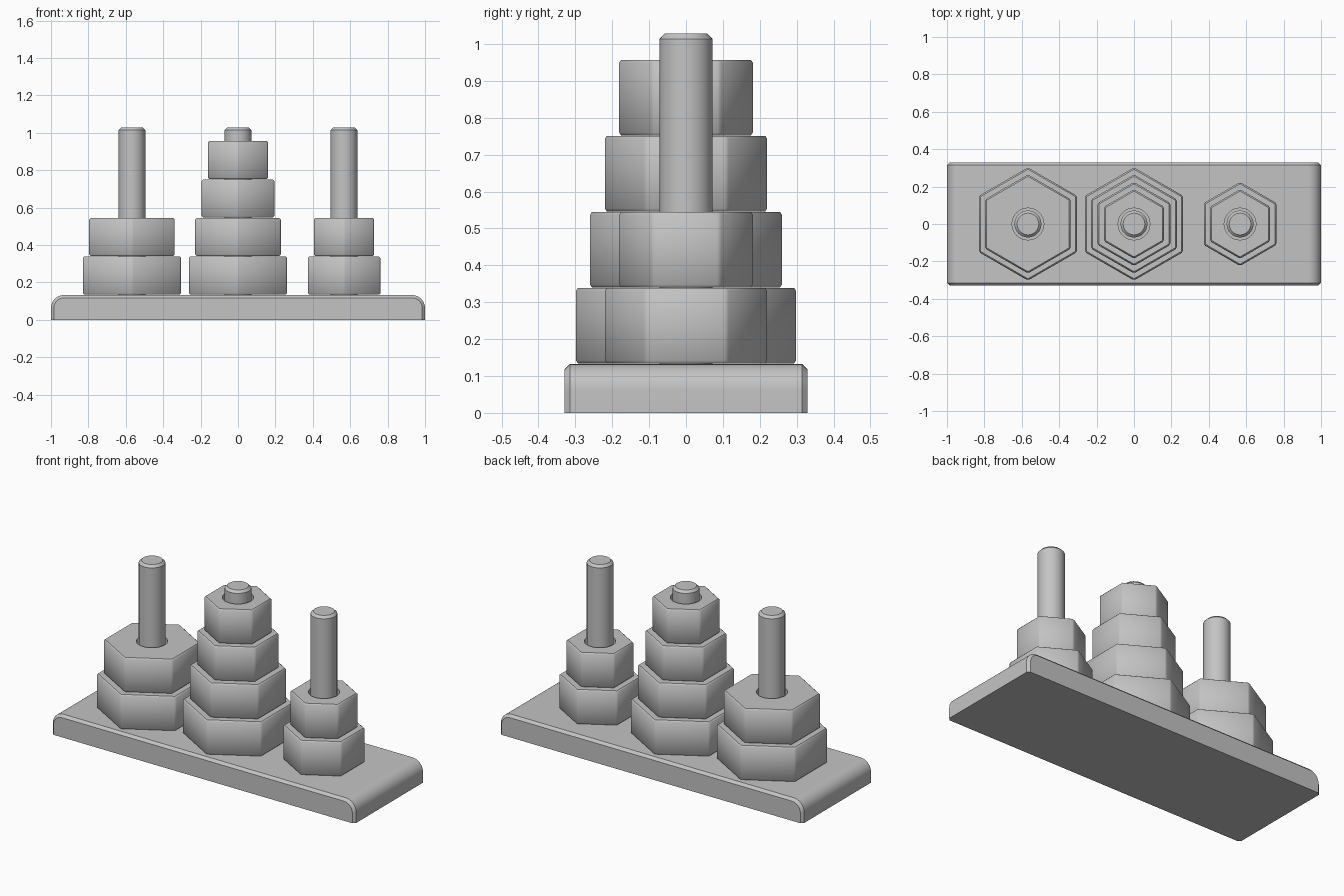
import bpy, bmesh
from math import sin, cos, pi, radians

old = bpy.data.objects.get("Cube")
if old:
    bpy.data.objects.remove(old, do_unlink=True)

grey = bpy.data.materials.new("plain grey")
grey.use_nodes = True
grey.diffuse_color = (0.55, 0.55, 0.55, 1)
grey.node_tree.nodes["Principled BSDF"].inputs["Base Color"].default_value = (0.55, 0.55, 0.55, 1)


def finish(name, bm, location=(0, 0, 0)):
    bmesh.ops.recalc_face_normals(bm, faces=bm.faces)
    mesh = bpy.data.meshes.new(name)
    bm.to_mesh(mesh)
    bm.free()
    mesh.materials.append(grey)
    obj = bpy.data.objects.new(name, mesh)
    obj.location = location
    bpy.context.collection.objects.link(obj)
    bpy.ops.object.select_all(action='DESELECT')
    obj.select_set(True)
    bpy.context.view_layer.objects.active = obj
    bpy.ops.object.shade_smooth_by_angle(angle=radians(35))
    return obj


def ring(bm, count, radius, turn=0.0):
    """Closed loop of edges in the ground plane."""
    verts = [bm.verts.new((radius * cos(turn + 2 * pi * i / count),
                           radius * sin(turn + 2 * pi * i / count), 0))
             for i in range(count)]
    return [bm.edges.new((verts[i], verts[(i + 1) % count])) for i in range(count)]


def extrude(bm, faces, vector):
    new = bmesh.ops.extrude_face_region(bm, geom=faces, use_keep_orig=True)
    verts = [g for g in new["geom"] if isinstance(g, bmesh.types.BMVert)]
    bmesh.ops.translate(bm, verts=verts, vec=vector)
    bmesh.ops.recalc_face_normals(bm, faces=bm.faces)


# Base plate: rounded end profile swept front to back, front and back rims chamfered
LENGTH, DEPTH, THICK, ROUND = 1.0, 0.33, 0.132, 0.07


def make_base():
    bm = bmesh.new()
    steps = 10
    arc = [(LENGTH - ROUND + ROUND * cos(pi / 2 * i / steps),
            THICK - ROUND + ROUND * sin(pi / 2 * i / steps)) for i in range(steps + 1)]
    half = [(LENGTH, 0)] + arc
    outline = half + [(-x, z) for x, z in reversed(half)]
    face = bm.faces.new([bm.verts.new((x, -DEPTH, z)) for x, z in outline])
    extrude(bm, [face], (0, 2 * DEPTH, 0))
    rims = [e for e in bm.edges
            if abs(e.verts[0].co.y - e.verts[1].co.y) < 1e-5
            and max(v.co.z for v in e.verts) > 0.01]
    bmesh.ops.bevel(bm, geom=rims, offset=0.015, segments=1, affect='EDGES',
                    clamp_overlap=False)
    finish("base_plate", bm)


# Hexagonal block with a round hole through it
HOLE, BLOCK_H, CHAMFER = 0.085, 0.205, 0.008


def make_block(name, radius, x, z):
    bm = bmesh.new()
    edges = ring(bm, 6, radius, pi / 6) + ring(bm, 32, HOLE)
    bmesh.ops.triangle_fill(bm, edges=edges, use_beauty=True)
    extrude(bm, list(bm.faces), (0, 0, BLOCK_H))
    outer = [e for e in bm.edges
             if all(v.co.xy.length > HOLE + 0.01 for v in e.verts)
             and e.calc_face_angle(0) > 0.5]
    bmesh.ops.bevel(bm, geom=outer, offset=CHAMFER, segments=1, affect='EDGES')
    finish(name, bm, (x, 0, z))


# Round peg with a chamfered tip
PEG_R, PEG_TOP, PEG_FOOT = 0.072, 1.028, 0.12


def make_peg(name, x):
    bm = bmesh.new()
    height = PEG_TOP - PEG_FOOT
    bmesh.ops.create_cone(bm, cap_ends=True, segments=32, radius1=PEG_R,
                          radius2=PEG_R, depth=height)
    rim = [e for e in bm.edges if all(v.co.z > 0 for v in e.verts)]
    bmesh.ops.bevel(bm, geom=rim, offset=0.014, segments=1, affect='EDGES')
    finish(name, bm, (x, 0, PEG_FOOT + height / 2))


make_base()

# Stacks: position and block radii from bottom to top
SPACING = 0.567
stacks = {
    "right": (-SPACING, (0.302, 0.264)),
    "middle": (0, (0.302, 0.264, 0.224, 0.185)),
    "left": (SPACING, (0.224, 0.185)),
}
for side, (x, radii) in stacks.items():
    make_peg(side + "_peg", x)
    for level, radius in enumerate(radii):
        make_block(f"{side}_block_{level + 1}", radius, x, 0.134 + level * (BLOCK_H + 0.001))
